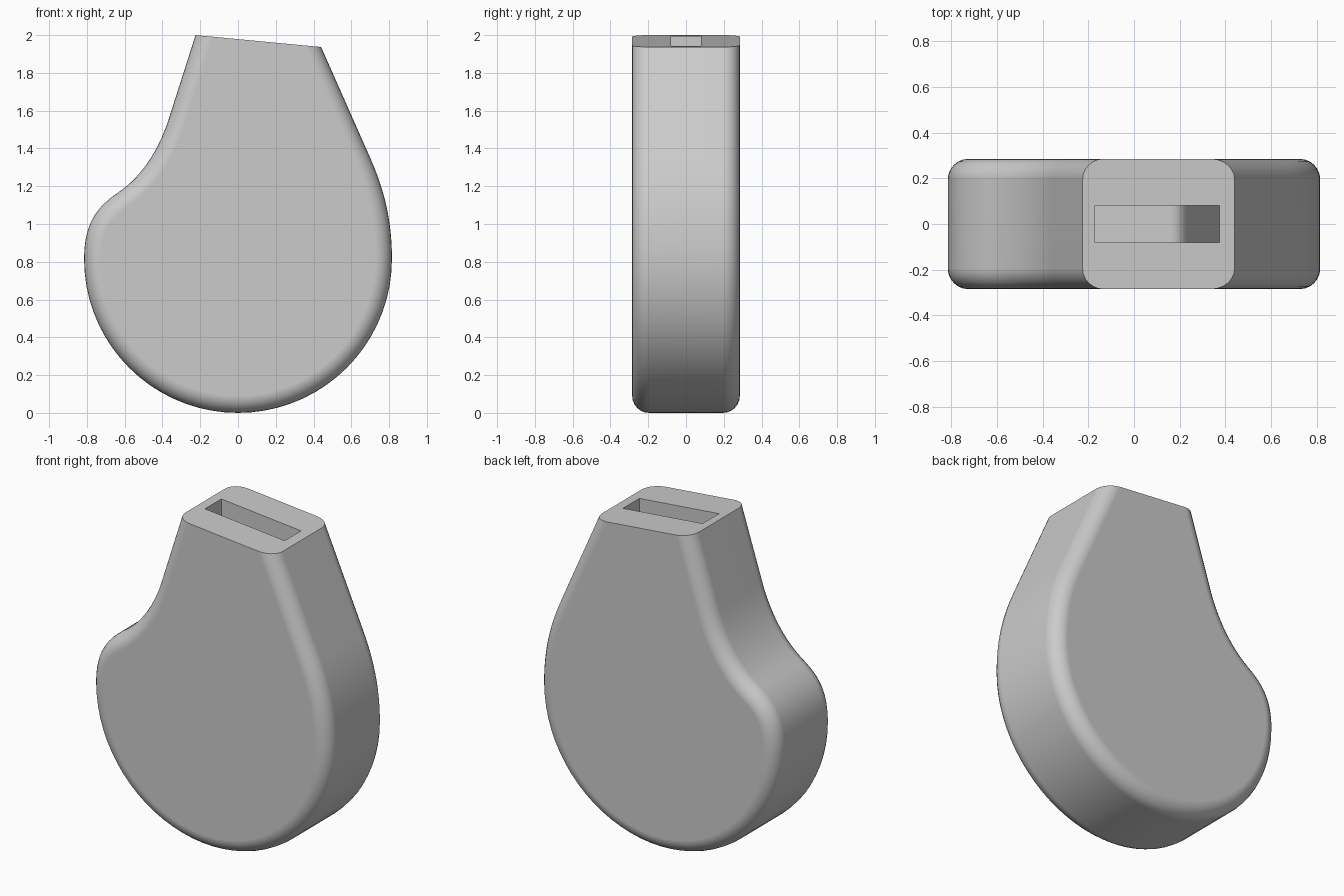
import bpy
import bmesh
import math
from mathutils import Vector
from mathutils.geometry import interpolate_bezier

cube = bpy.data.objects.get("Cube")
if cube:
    bpy.data.objects.remove(cube, do_unlink=True)

grey = bpy.data.materials.new("plain grey")
grey.use_nodes = True
grey.diffuse_color = (0.6, 0.6, 0.6, 1)
grey.node_tree.nodes["Principled BSDF"].inputs["Base Color"].default_value = (0.6, 0.6, 0.6, 1)


def curve(a, b, c, d, steps=12):
    """Points of a Bezier curve in the x-z plane, without the last one."""
    pts = interpolate_bezier(*[Vector((x, 0, z)) for x, z in (a, b, c, d)], steps + 1)
    return [(p.x, p.z) for p in pts[:-1]]


def prism(profile, half_depth):
    """Closed x-z outline extruded along y."""
    bm = bmesh.new()
    face = bm.faces.new([bm.verts.new((x, -half_depth, z)) for x, z in profile])
    ext = bmesh.ops.extrude_face_region(bm, geom=[face])
    verts = [g for g in ext["geom"] if isinstance(g, bmesh.types.BMVert)]
    bmesh.ops.translate(bm, verts=verts, vec=(0, 2 * half_depth, 0))
    bmesh.ops.recalc_face_normals(bm, faces=bm.faces)
    return bm


def make_object(name, bm):
    mesh = bpy.data.meshes.new(name)
    bm.to_mesh(mesh)
    bm.free()
    mesh.materials.append(grey)
    obj = bpy.data.objects.new(name, mesh)
    bpy.context.collection.objects.link(obj)
    return obj


# Body outline: neck, right flank, round belly, left shoulder
R = 0.815
outline = [(0.368, 2.1)]
outline += curve((0.70, 1.35), (0.775, 1.18), (R, 1.02), (R, R))
outline += [(R * math.cos(t), R - R * math.sin(t))
            for t in (math.pi * i / 36 for i in range(36))]
outline += curve((-R, R), (-R, 1.0), (-0.75, 1.09), (-0.63, 1.17))
outline += curve((-0.63, 1.17), (-0.50, 1.26), (-0.41, 1.41), (-0.36, 1.577))
outline += [(-0.36, 1.577), (-0.193, 2.1)]

# Rounded rims front and back, then the slanted top cut
bm = prism(outline, 0.285)
rims = [e for e in bm.edges if abs(e.verts[0].co.y - e.verts[1].co.y) < 0.001]
bmesh.ops.bevel(bm, geom=rims, offset=0.09, segments=6, profile=0.5, affect="EDGES")
cut = bmesh.ops.bisect_plane(bm, geom=bm.verts[:] + bm.edges[:] + bm.faces[:],
                             plane_co=(-0.225, 0, 2.0), plane_no=(0.063, 0, 0.665),
                             clear_outer=True)
rim = [g for g in cut["geom_cut"] if isinstance(g, bmesh.types.BMEdge)]
bmesh.ops.contextual_create(bm, geom=rim)
bmesh.ops.recalc_face_normals(bm, faces=bm.faces)
body = make_object("body", bm)

# Slot in the top, its floor rolling down towards one end
slot = [(0.375, 2.1), (0.375, 1.15)]
slot += curve((0.27, 1.45), (0.24, 1.54), (0.22, 1.6), (0.16, 1.6), 6)
slot += [(0.16, 1.6), (-0.17, 1.59), (-0.17, 2.1)]
cutter = make_object("slot_cutter", prism(slot, 0.08))
cutter.hide_render = True

boolean = body.modifiers.new("slot", "BOOLEAN")
boolean.operation = "DIFFERENCE"
boolean.solver = "EXACT"
boolean.object = cutter

bpy.ops.object.select_all(action="DESELECT")
body.select_set(True)
bpy.context.view_layer.objects.active = body
bpy.ops.object.modifier_apply(modifier=boolean.name)
bpy.data.objects.remove(cutter, do_unlink=True)

# Smooth sides, crisp top and slot
bpy.ops.object.shade_smooth_by_angle(angle=math.radians(30))
weighted = body.modifiers.new("even_shading", "WEIGHTED_NORMAL")
weighted.keep_sharp = True
